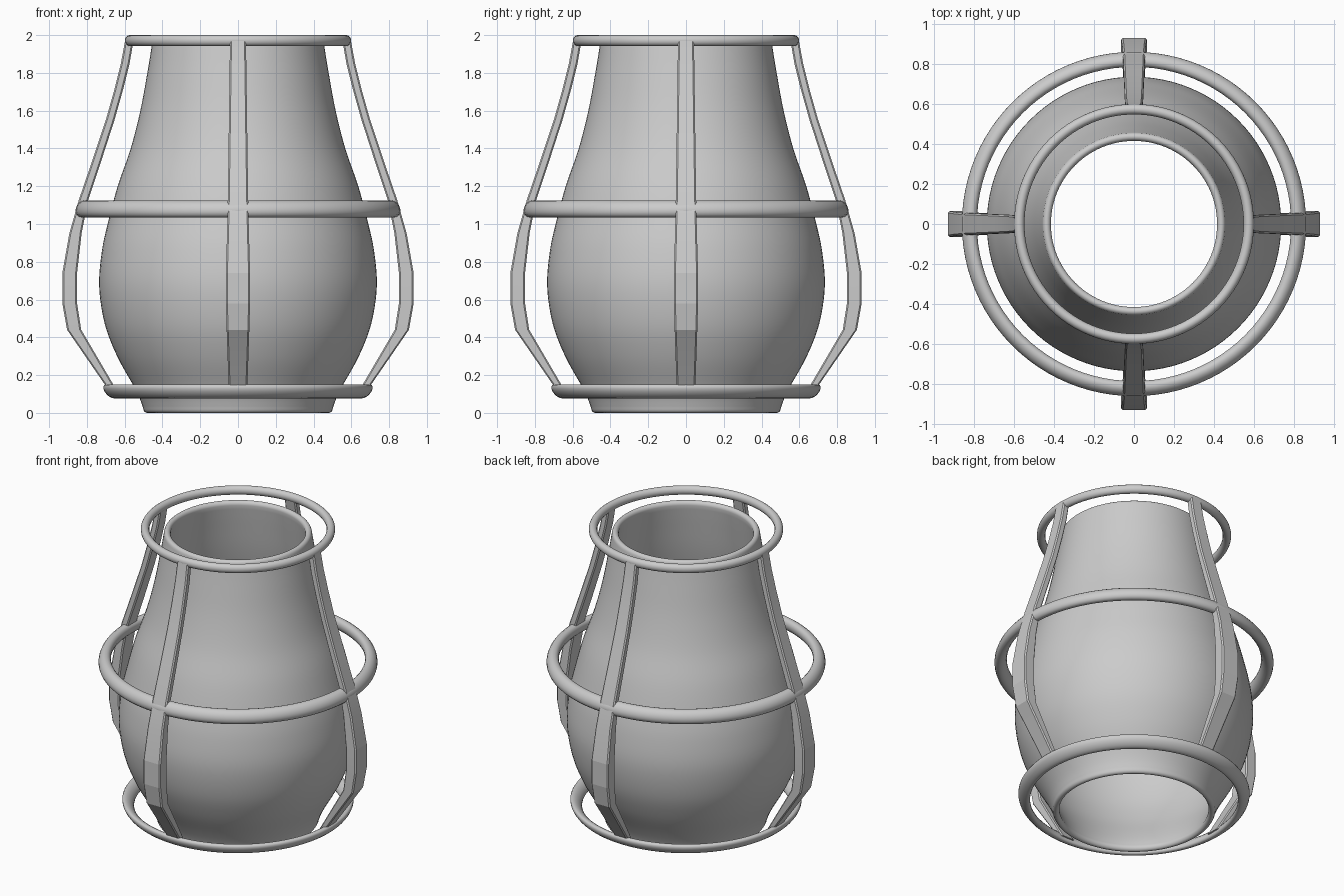
import bpy, bmesh, math
from mathutils import Matrix, Vector

if "Cube" in bpy.data.objects:
    bpy.data.objects.remove(bpy.data.objects["Cube"])

grey = bpy.data.materials.new("plain_grey")
grey.diffuse_color = (0.6, 0.6, 0.6, 1)
grey.use_nodes = True
grey.node_tree.nodes["Principled BSDF"].inputs["Base Color"].default_value = grey.diffuse_color


def finish(bm, name, angle):
    bmesh.ops.recalc_face_normals(bm, faces=bm.faces)
    me = bpy.data.meshes.new(name)
    bm.to_mesh(me)
    bm.free()
    ob = bpy.data.objects.new(name, me)
    bpy.context.collection.objects.link(ob)
    me.materials.append(grey)
    bpy.ops.object.select_all(action='DESELECT')
    ob.select_set(True)
    bpy.context.view_layer.objects.active = ob
    bpy.ops.object.shade_smooth_by_angle(angle=math.radians(angle))
    return ob


def lathe(name, loop, segs=96):
    """Revolve a closed (radius, z) loop about the z axis."""
    bm = bmesh.new()
    rows = []
    for i in range(segs):
        a = math.tau * i / segs
        rows.append([bm.verts.new((r * math.cos(a), r * math.sin(a), z)) for r, z in loop])
    n = len(loop)
    for i in range(segs):
        p, q = rows[i], rows[(i + 1) % segs]
        for j in range(n):
            k = (j + 1) % n
            bm.faces.new((p[j], q[j], q[k], p[k]))
    return finish(bm, name, 50)


def spline(pts, steps=5):
    """Catmull-Rom curve through the points."""
    P = [Vector(p) for p in pts]
    P = [2 * P[0] - P[1]] + P + [2 * P[-1] - P[-2]]
    out = []
    for i in range(1, len(P) - 2):
        a, b, c, d = P[i - 1:i + 3]
        for s in range(steps):
            t = s / steps
            out.append(0.5 * (2 * b + (c - a) * t + (2 * a - 5 * b + 4 * c - d) * t * t
                              + (3 * b - a - 3 * c + d) * t ** 3))
    return out + [P[-2]]


# Glass chimney: open tube with thick wall and rounded lips
wall = 0.042
outer = spline([(0.502, 0.025), (0.522, 0.08), (0.557, 0.15), (0.64, 0.3), (0.705, 0.47),
                (0.735, 0.67), (0.72, 0.86), (0.685, 1.02), (0.637, 1.2), (0.568, 1.4),
                (0.517, 1.6), (0.48, 1.8), (0.457, 1.94)])
inner = [Vector((p.x - wall, p.y)) for p in reversed(outer)]
arc = [math.pi * i / 8 for i in range(1, 8)]
top_lip = [Vector((outer[-1].x - wall / 2 + wall / 2 * math.cos(a), 1.94 + 0.025 * math.sin(a))) for a in arc]
foot_lip = [Vector((outer[0].x - wall / 2 - wall / 2 * math.cos(a), 0.025 - 0.025 * math.sin(a))) for a in arc]
lathe("glass_chimney", outer + top_lip + inner + foot_lip)


# Guard rings: oval sections that lean with the bars
def ring(name, radius, z, hw, hh, lean):
    loop = []
    for i in range(16):
        a = math.tau * i / 16
        dz = hh * math.sin(a)
        loop.append((radius + hw * math.cos(a) + lean * dz, z + dz))
    lathe(name, loop)


ring("top_ring", 0.573, 1.971, 0.026, 0.029, 0)
ring("middle_ring", 0.822, 1.08, 0.037, 0.045, -0.2)
ring("bottom_ring", 0.677, 0.114, 0.03, 0.037, 0.55)

# Guard bars: (outer radius, z, half width, thickness)
path = [(0.675, 0.10, 0.048, 0.045), (0.705, 0.15, 0.050, 0.045), (0.905, 0.44, 0.060, 0.075),
        (0.930, 0.58, 0.064, 0.078), (0.930, 0.74, 0.064, 0.078), (0.893, 0.95, 0.058, 0.065),
        (0.842, 1.13, 0.054, 0.05), (0.770, 1.34, 0.051, 0.048), (0.700, 1.55, 0.048, 0.046),
        (0.655, 1.71, 0.046, 0.046), (0.620, 1.85, 0.044, 0.046), (0.598, 1.97, 0.042, 0.045)]
for n, side in enumerate(("front", "right", "back", "left")):
    bm = bmesh.new()
    rows = []
    for r, z, w, t in path:
        c = 0.008  # softened corners
        section = [(-w, -t + c), (-w + c, -t), (w - c, -t), (w, -t + c),
                   (w, -c), (w - c, 0), (-w + c, 0), (-w, -c)]
        rows.append([bm.verts.new((x, -(r + d), z)) for x, d in section])
    for p, q in zip(rows, rows[1:]):
        for j in range(8):
            k = (j + 1) % 8
            bm.faces.new((p[j], p[k], q[k], q[j]))
    bm.faces.new(rows[0])
    bm.faces.new(rows[-1])
    bmesh.ops.rotate(bm, verts=bm.verts, cent=(0, 0, 0), matrix=Matrix.Rotation(n * math.pi / 2, 3, 'Z'))
    finish(bm, side + "_bar", 8)
